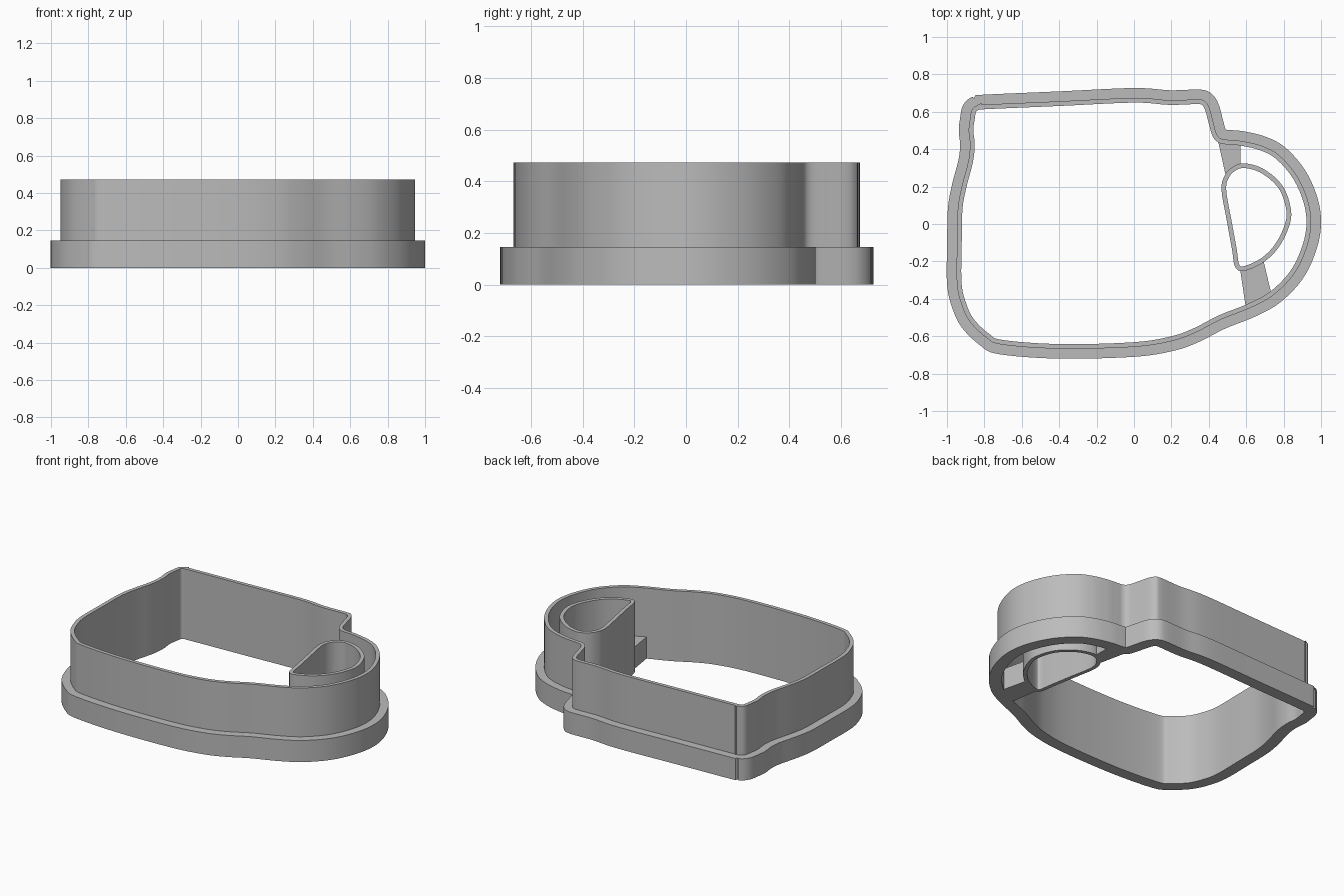
import bpy
import bmesh
import math
from mathutils import Vector

if "Cube" in bpy.data.objects:
    bpy.data.objects.remove(bpy.data.objects["Cube"])

TOP = 0.472
BASE = 0.145
LIP = 0.053
WALL = 0.025

plastic = bpy.data.materials.new("grey_plastic")
plastic.use_nodes = True
grey = (0.5, 0.5, 0.5, 1)
plastic.diffuse_color = grey
plastic.node_tree.nodes["Principled BSDF"].inputs["Base Color"].default_value = grey


def smooth_loop(points, steps=6):
    """Closed Catmull-Rom curve through the points."""
    pts = [Vector(p) for p in points]
    count = len(pts)
    result = []
    for i in range(count):
        a, b, c, d = (pts[(i + k) % count] for k in (-1, 0, 1, 2))
        for s in range(steps):
            t = s / steps
            result.append(0.5 * (2 * b + (c - a) * t
                                 + (2 * a - 5 * b + 4 * c - d) * t * t
                                 + (3 * b - a - 3 * c + d) * t ** 3))
    return result


def outward_normals(loop):
    """Outward normals of a clockwise loop."""
    normals = []
    for i, p in enumerate(loop):
        along = loop[(i + 1) % len(loop)] - loop[i - 1]
        normals.append(Vector((-along.y, along.x)).normalized())
    return normals


def finish(name, bm):
    bmesh.ops.recalc_face_normals(bm, faces=bm.faces)
    mesh = bpy.data.meshes.new(name)
    bm.to_mesh(mesh)
    bm.free()
    mesh.materials.append(plastic)
    obj = bpy.data.objects.new(name, mesh)
    bpy.context.collection.objects.link(obj)
    bpy.ops.object.select_all(action='DESELECT')
    obj.select_set(True)
    bpy.context.view_layer.objects.active = obj
    bpy.ops.object.shade_smooth_by_angle(angle=math.radians(30))
    return obj


def sweep(name, outline, section):
    """Sweep a closed (offset, height) section round a closed outline."""
    loop = smooth_loop(outline)
    bm = bmesh.new()
    rings = []
    for p, n in zip(loop, outward_normals(loop)):
        rings.append([bm.verts.new((p.x + n.x * o, p.y + n.y * o, z)) for o, z in section])
    for i, ring in enumerate(rings):
        last = rings[i - 1]
        for j in range(len(section)):
            bm.faces.new((last[j - 1], last[j], ring[j], ring[j - 1]))
    return finish(name, bm)


def slab(name, corners, height):
    """Flat-sided block standing on the ground."""
    bm = bmesh.new()
    face = bm.faces.new([bm.verts.new((x, y, 0)) for x, y in corners])
    made = bmesh.ops.extrude_face_region(bm, geom=[face], use_keep_orig=True)
    tops = [v for v in made["geom"] if isinstance(v, bmesh.types.BMVert)]
    bmesh.ops.translate(bm, verts=tops, vec=(0, 0, height))
    return finish(name, bm)


# Mug silhouette: thin cutting wall with a wide base lip
mug_outline = [
    (-.877, .56), (-.867, .61), (-.84, .633), (-.79, .639), (-.4, .656), (0, .674),
    (.19, .662), (.345, .666), (.383, .653), (.405, .615), (.425, .54), (.443, .48),
    (.47, .455), (.52, .449), (.585, .442), (.685, .417), (.775, .368), (.868, .262),
    (.929, .128), (.947, 0), (.922, -.13), (.857, -.265), (.748, -.378), (.625, -.447),
    (.465, -.511), (.33, -.58), (.205, -.625), (0, -.657), (-.394, -.667), (-.705, -.645),
    (-.79, -.607), (-.877, -.523), (-.922, -.43), (-.947, -.315), (-.946, -.1),
    (-.942, .08), (-.921, .2), (-.886, .335), (-.877, .425), (-.884, .5),
]
sweep("cutter_wall_and_lip", mug_outline,
      [(LIP, 0), (LIP, BASE), (0, BASE), (0, TOP), (-WALL, TOP), (-WALL, 0)])

# Handle hole: plain thin ring
handle_outline = [
    (.468, .184), (.488, .265), (.54, .313), (.604, .323), (.7, .29), (.797, .2),
    (.84, .07), (.823, -.03), (.765, -.136), (.684, -.21), (.583, -.252), (.54, -.227),
    (.524, -.136), (.497, .013),
]
sweep("handle_ring", handle_outline, [(0, 0), (0, TOP), (-WALL, TOP), (-WALL, 0)])

# Bridges joining the ring to the wall
slab("back_bridge", [(.447, .455), (.57, .432), (.57, .31), (.49, .26)], BASE)
slab("front_bridge", [(.567, -.24), (.692, -.195), (.735, -.376), (.598, -.45)], BASE)
